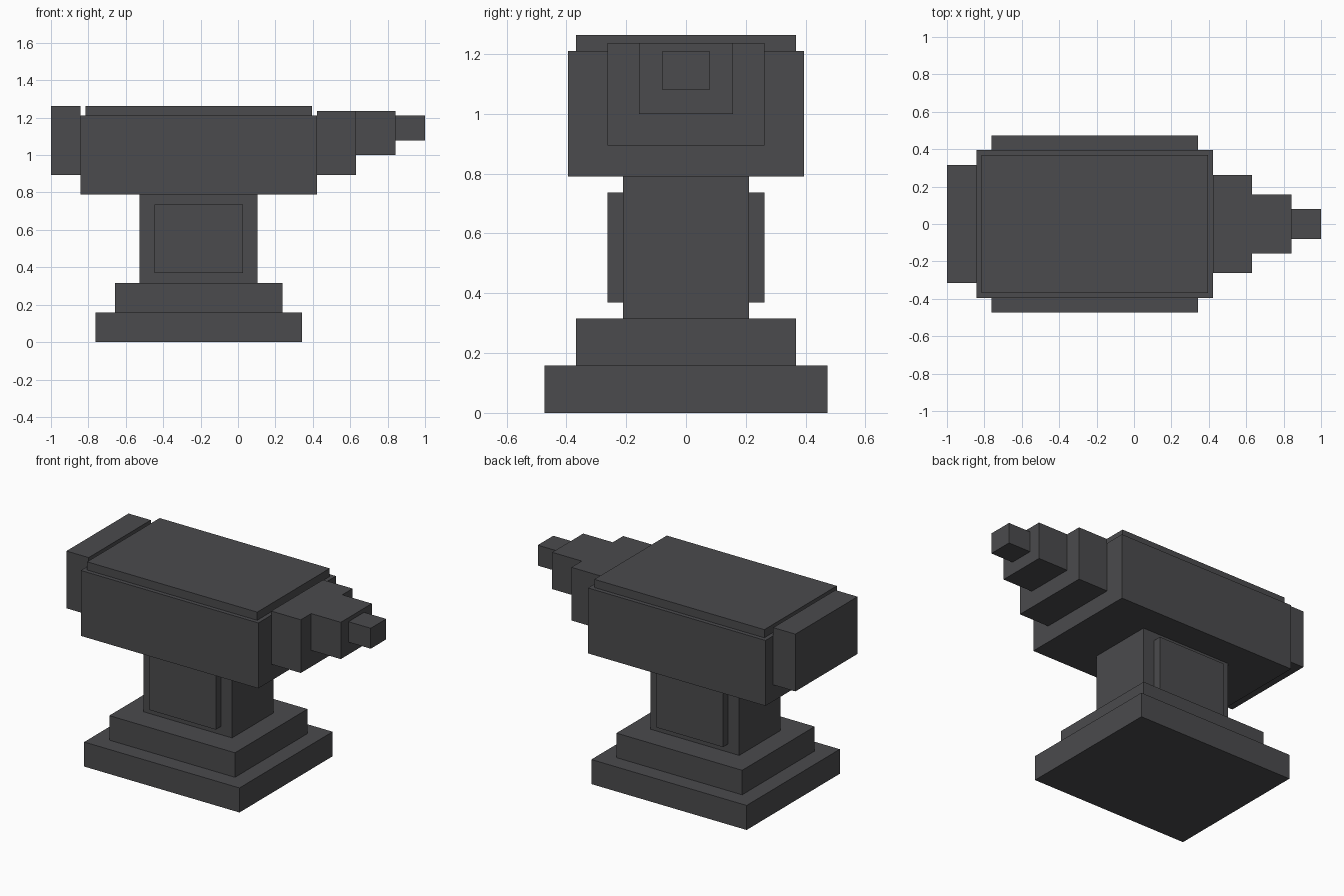
import bpy
from mathutils import Matrix, Vector
import bmesh

cube = bpy.data.objects.get("Cube")
if cube:
    bpy.data.objects.remove(cube, do_unlink=True)

U = 2 / 38  # block unit: the whole length is 38 units

iron = bpy.data.materials.new("dark iron")
iron.use_nodes = True
colour = (0.07, 0.07, 0.075, 1)
iron.diffuse_color = colour
iron.node_tree.nodes["Principled BSDF"].inputs["Base Color"].default_value = colour


def block(name, x, y, z):
    """Box spanning the given (low, high) ranges, in block units."""
    spans = (x, y, z)
    centre = Vector([(lo + hi) / 2 * U for lo, hi in spans])
    size = Vector([(hi - lo) * U for lo, hi in spans])
    bm = bmesh.new()
    bmesh.ops.create_cube(bm, size=1, matrix=Matrix.LocRotScale(None, None, size))
    mesh = bpy.data.meshes.new(name)
    bm.to_mesh(mesh)
    bm.free()
    mesh.materials.append(iron)
    obj = bpy.data.objects.new(name, mesh)
    obj.location = centre
    bpy.context.collection.objects.link(obj)
    return obj


def centred(name, x, width, z):
    return block(name, x, (-width / 2, width / 2), z)


# Stepped foot and waist
centred("base", (-14.5, 6.5), 18, (0, 3))
centred("base_step", (-12.5, 4.5), 14, (3, 6))
centred("waist", (-10, 2), 8, (6, 15))

# Raised panels on the front and back of the waist
for side, y in (("front", (-5, -4)), ("back", (4, 5))):
    block(side + "_waist_panel", (-8.5, 0.5), y, (7, 14))

# Body with its striking plate and heel
centred("body", (-16, 8), 15, (15, 23))
centred("striking_plate", (-15.5, 7.5), 14, (23, 24))
centred("heel", (-19, -16), 12, (17, 24))

# Horn tapering in steps
centred("horn_root", (8, 12), 10, (17, 23.5))
centred("horn_middle", (12, 16), 6, (19, 23.5))
centred("horn_tip", (16, 19), 3, (20.5, 23))
